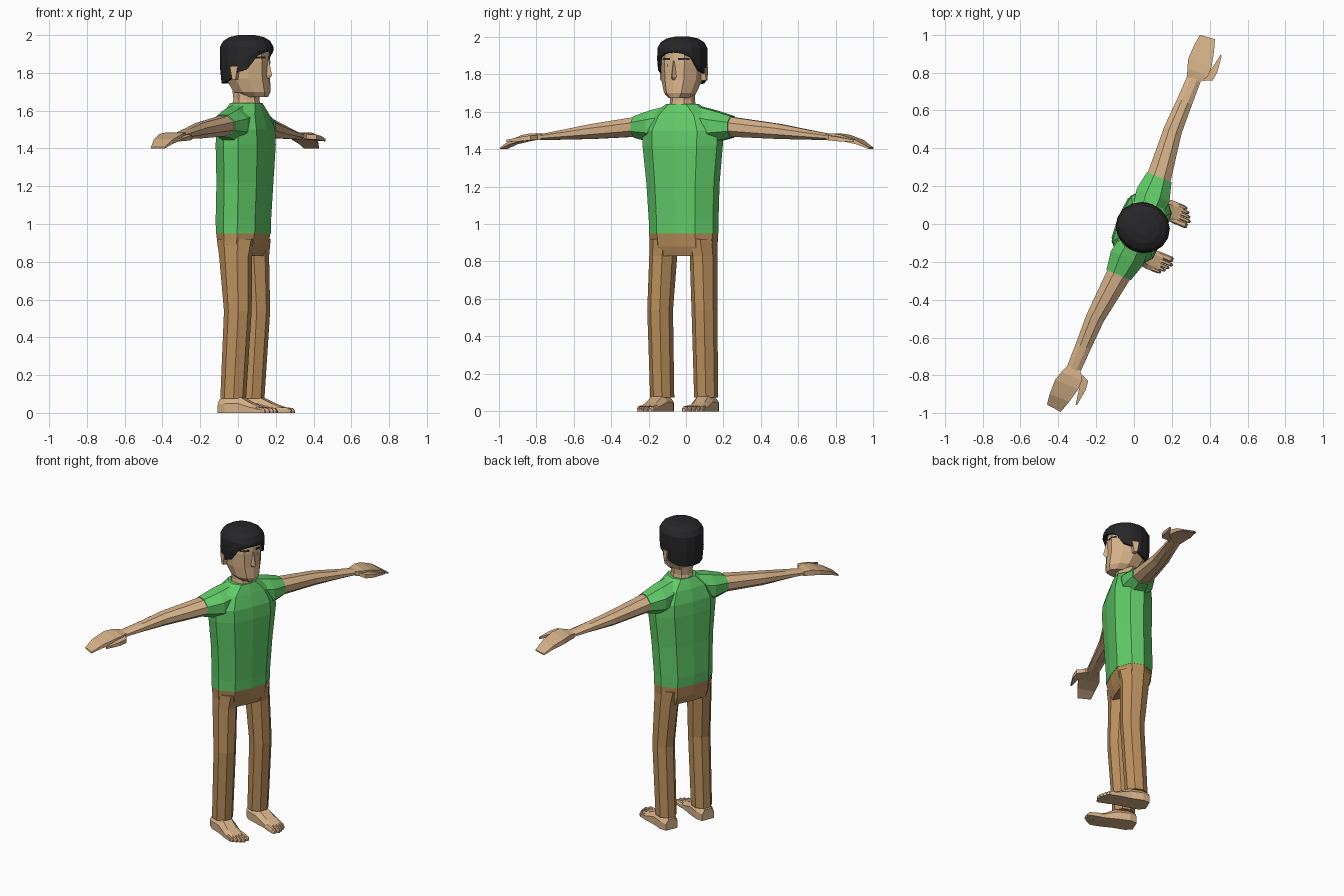
import bpy, bmesh, math
from mathutils import Vector, Matrix

if "Cube" in bpy.data.objects:
    bpy.data.objects.remove(bpy.data.objects["Cube"])

TURN = Matrix.Rotation(math.radians(67.5), 4, 'Z')   # figure is turned on the grid


def material(name, rgb):
    m = bpy.data.materials.new(name)
    m.diffuse_color = (*rgb, 1)
    m.use_nodes = True
    m.node_tree.nodes["Principled BSDF"].inputs["Base Color"].default_value = m.diffuse_color
    return m


SKIN = material("skin", (0.67, 0.44, 0.25))
GREEN = material("green cloth", (0.12, 0.60, 0.14))
BROWN = material("brown cloth", (0.50, 0.28, 0.11))
BLACK = material("black hair", (0.02, 0.02, 0.022))


def loft(name, rings, mat, cap=True):
    """Skin rings of (left, forward, up) points with flat faces."""
    bm = bmesh.new()
    rows = [[bm.verts.new(TURN @ Vector((l, -f, z))) for l, f, z in r] for r in rings]
    for a, b in zip(rows, rows[1:]):
        n = len(a)
        for i in range(n):
            bm.faces.new((a[i], a[(i + 1) % n], b[(i + 1) % n], b[i]))
    if cap:
        bm.faces.new(rows[0])
        bm.faces.new(rows[-1])
    bmesh.ops.recalc_face_normals(bm, faces=bm.faces)
    me = bpy.data.meshes.new(name)
    bm.to_mesh(me)
    bm.free()
    me.materials.append(mat)
    ob = bpy.data.objects.new(name, me)
    bpy.context.collection.objects.link(ob)
    return ob


def body_ring(half, z, w, front, back):
    """Symmetric horizontal ring from a half outline of unit points."""
    mid, d = (front + back) / 2, (front - back) / 2
    pts = half + [(-x, y) for x, y in half[-2:0:-1]]
    return [(x * w, mid + y * d, z) for x, y in pts]


def octagon(hw, hh):
    c = [(math.cos(math.radians(22.5 + 45 * i)), math.sin(math.radians(22.5 + 45 * i))) for i in range(8)]
    return [(x * hw * 1.06, y * hh * 1.06) for x, y in c]


def arm_ring(s, l, f0, f1, z0, z1):
    return [(s * l, (f0 + f1) / 2 + a, (z0 + z1) / 2 + b)
            for a, b in octagon((f1 - f0) / 2, (z1 - z0) / 2)]


def box(name, l, f, z, mat):
    ring = lambda h: [(l[0], f[0], h), (l[1], f[0], h), (l[1], f[1], h), (l[0], f[1], h)]
    return loft(name, [ring(z[0]), ring(z[1])], mat)


# Shirt body and trouser seat
TORSO = [(0, 1), (.6, .93), (1, .35), (1, -.3), (.6, -.92), (0, -1)]
loft("shirt_body", [body_ring(TORSO, *r) for r in (
    (.95, .185, .15, -.09), (1.02, .185, .152, -.092), (1.22, .195, .163, -.085), (1.42, .215, .172, -.085),
    (1.50, .215, .168, -.08), (1.58, .17, .145, -.06), (1.64, .085, .125, -.03))], GREEN)
loft("trouser_seat", [body_ring(TORSO, *r) for r in (
    (.83, .176, .115, -.06), (.88, .18, .135, -.08), (.953, .184, .149, -.089))], BROWN)

# Neck and head
HEAD = [(0, 1), (.5, .91), (.92, .4), (1, -.2), (.6, -.85), (0, -1)]
loft("neck", [body_ring(HEAD, *r) for r in (
    (1.60, .075, .125, -.035), (1.66, .066, .115, -.02), (1.74, .068, .115, -.03))], SKIN)
loft("head", [body_ring(HEAD, *r) for r in (
    (1.672, .052, .168, .02), (1.70, .085, .178, -.02), (1.77, .108, .172, -.06),
    (1.86, .116, .172, -.075), (1.93, .112, .165, -.07), (1.975, .07, .12, -.02))], SKIN)
loft("nose", [[(-.008, .165, 1.87), (.008, .165, 1.87), (0, .176, 1.87)],
              [(-.02, .16, 1.785), (.02, .16, 1.785), (0, .196, 1.785)],
              [(-.016, .16, 1.77), (.016, .16, 1.77), (0, .178, 1.77)]], SKIN)

# Hair cap: lower edge runs high over the brow, low at the nape
LOW = [1.915, 1.91, 1.89, 1.82, 1.805, 1.765, 1.75, 1.745, 1.745]


def hair_ring(t, top, k):
    ring = []
    for i in range(16):
        a = math.tau * i / 16
        low = LOW[min(i, 16 - i)]
        z = low + (top - low) * t
        shrink = k * (1 - .4 * max(0, 1.85 - z))
        ring.append((.131 * shrink * math.sin(a), .05 + .142 * shrink * math.cos(a), z))
    return ring


loft("hair", [hair_ring(*r) for r in (
    (0, 1.94, .88), (0, 1.94, .99), (.5, 1.94, 1.02), (1, 1.94, 1.0), (1, 1.97, .88),
    (1, 1.99, .64), (1, 2.0, .3))], BLACK, cap=False)
loft("hair_crown", [hair_ring(1, 1.99, .5), hair_ring(1, 2.0, .3)], BLACK)

LEG = ((.92, .105, .033, .075, .10), (.83, .117, .035, .068, .085), (.54, .128, .052, .064, .07),
       (.075, .127, .025, .060, .065))
FOOT = ((-.045, .130, .042, .07), (0, .13, .058, .085), (.075, .131, .055, .085),
        (.15, .139, .055, .048), (.215, .139, .055, .026))
SOLE = [(-1, 0), (1, 0), (1, .6), (.55, 1), (-.55, 1), (-1, .6)]
TOES = ((.098, .016, .265), (.124, .010, .272), (.145, .009, .262), (.164, .009, .248), (.182, .009, .23))

for side, s in (("left", 1), ("right", -1)):
    # Sleeve and arm
    loft(side + "_sleeve", [arm_ring(s, *r) for r in (
        (.06, -.04, .12, 1.44, 1.638), (.18, -.06, .13, 1.435, 1.608), (.28, -.043, .10, 1.46, 1.577))], GREEN)
    loft(side + "_arm", [arm_ring(s, *r) for r in (
        (.27, -.038, .096, 1.465, 1.573), (.54, -.05, .05, 1.453, 1.535),
        (.70, -.043, .043, 1.450, 1.505), (.835, -.04, .038, 1.447, 1.480))], SKIN)
    # Mitten hand and thumb
    def slab(l, f0, f1, z, h, skew=0):
        return [(s * (l + skew), f0, z - h), (s * l, f1, z - h), (s * l, f1, z + h), (s * (l + skew), f0, z + h)]
    loft(side + "_hand", [slab(*r) for r in (
        (.825, -.038, .036, 1.464, .015), (.87, -.055, .062, 1.467, .017), (.92, -.07, .062, 1.46, .016),
        (1.0, -.068, .043, 1.437, .011), (1.066, -.06, .022, 1.404, .004, -.008))], SKIN)
    loft(side + "_thumb", [slab(*r) for r in (
        (.84, .02, .05, 1.462, .012), (.86, .035, .094, 1.460, .013), (.91, .064, .10, 1.454, .012),
        (1.0, .080, .088, 1.444, .006))], SKIN)
    # Trouser leg
    loft(side + "_trouser_leg", [[(s * lc + a, fc + b, z) for a, b in octagon(hw, hf)]
                                 for z, lc, fc, hw, hf in LEG], BROWN)
    # Bare foot with toes
    loft(side + "_foot", [[(s * (lc + a * hw), f, b * h) for a, b in SOLE] for f, lc, hw, h in FOOT], SKIN)
    for i, (lc, hw, end) in enumerate(TOES):
        loft(f"{side}_toe_{i + 1}", [[(s * (lc + a * hw * k), f, b * h) for a, b in SOLE]
                                     for f, k, h in ((.18, 1, .032), (end - .012, 1, .026), (end, .6, .014))], SKIN)
    # Ear, eye and eyebrow
    loft(side + "_ear", [[(s * l, f0, z0), (s * l, f1, z0), (s * l, f1 + .012, z1), (s * l, f0 - .012, z1)]
                         for l, f0, f1, z0, z1 in ((.10, .025, .045, 1.765, 1.83),
                                                   (.132, .02, .04, 1.765, 1.835))], SKIN)
    for part, l0, l1, z0, z1 in (("eye", .036, .058, 1.838, 1.853), ("eyebrow", .024, .076, 1.876, 1.887)):
        # plates follow the slant of the face
        face = lambda l: .170 - .27 * l if l < .057 else .1545 - 1.2 * (l - .057)
        cuts = [l0, min(l1, .057), l1] if l1 > .058 else [l0, l1]
        loft(f"{side}_{part}", [[(s * l, face(l) - .003, z0), (s * l, face(l) + .005, z0),
                                 (s * l, face(l) + .005, z1), (s * l, face(l) - .003, z1)] for l in cuts], BLACK)
